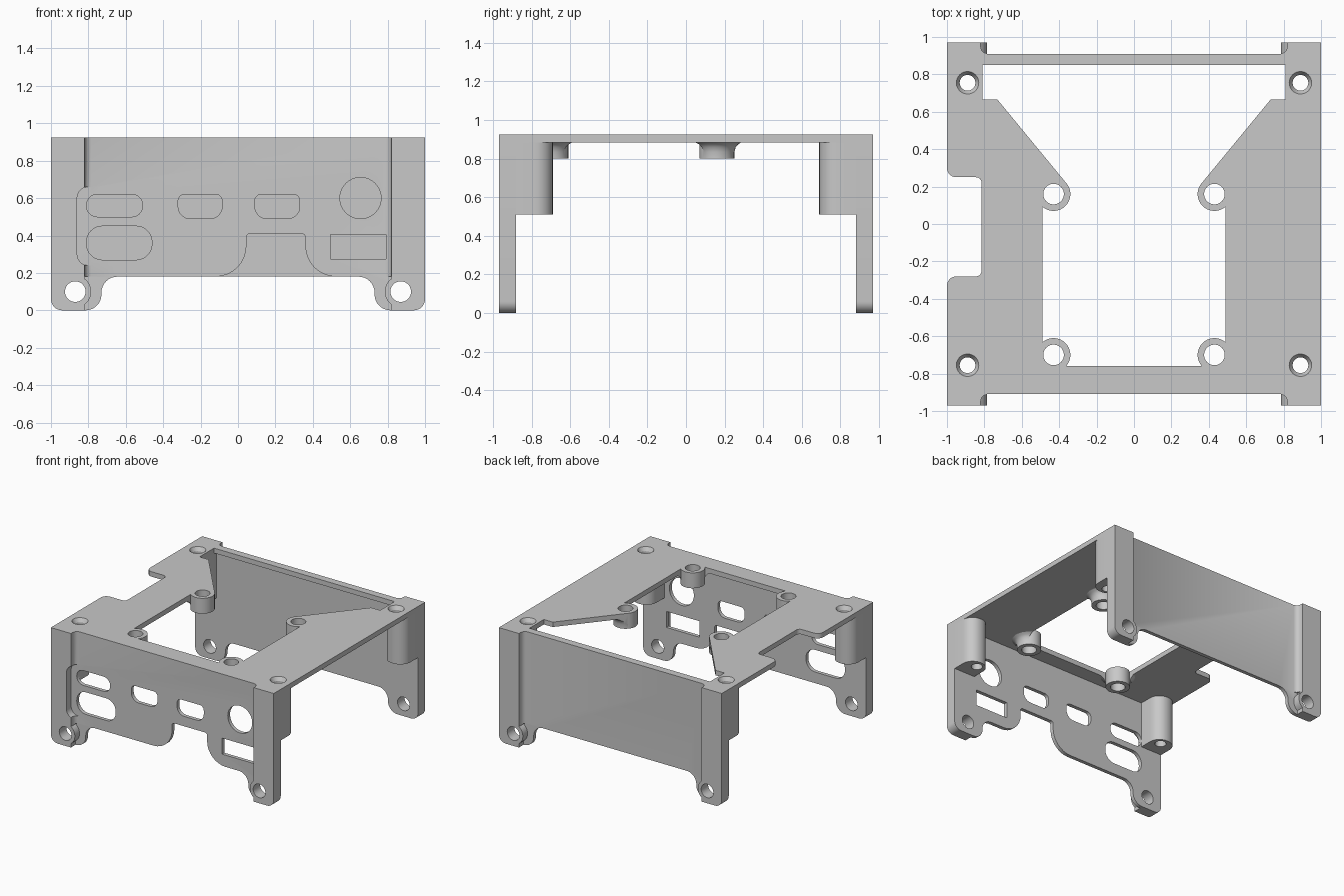
import bpy, bmesh, math
from mathutils import Vector

cube = bpy.data.objects.get("Cube")
if cube:
    bpy.data.objects.remove(cube, do_unlink=True)

grey = bpy.data.materials.new("light_grey")
grey.use_nodes = True
grey.diffuse_color = (0.58, 0.58, 0.58, 1)
grey.node_tree.nodes["Principled BSDF"].inputs["Base Color"].default_value = (0.58, 0.58, 0.58, 1)

TOP, UNDER = 0.925, 0.885       # top plate faces
INNER, PANEL, OUTER = 0.88, 0.91, 0.97   # wall depths from the centre


def make(name, bm):
    bmesh.ops.recalc_face_normals(bm, faces=bm.faces)
    mesh = bpy.data.meshes.new(name)
    bm.to_mesh(mesh)
    bm.free()
    mesh.materials.append(grey)
    ob = bpy.data.objects.new(name, mesh)
    bpy.context.collection.objects.link(ob)
    return ob


def rounded(points, steps=8):
    """Outline with each corner (u, v, radius) replaced by an arc."""
    out = []
    for i, (u, v, r) in enumerate(points):
        p = Vector((u, v, 0))
        if r == 0:
            out.append(p)
            continue
        a = (Vector((*points[i - 1][:2], 0)) - p).normalized()
        b = (Vector((*points[(i + 1) % len(points)][:2], 0)) - p).normalized()
        half = a.angle(b) / 2
        reach = r / math.tan(half)
        centre = p + (a + b).normalized() * (r / math.sin(half))
        start = (p + a * reach - centre).normalized()
        end = (p + b * reach - centre).normalized()
        out += [centre + r * start.slerp(end, k / steps) for k in range(steps + 1)]
    return out


def prism(name, points, lo, hi, axis="Z"):
    bm = bmesh.new()
    outline = rounded(points)
    place = (lambda p, w: (p.x, p.y, w)) if axis == "Z" else (lambda p, w: (p.x, w, p.y))
    rings = [[bm.verts.new(place(p, w)) for p in outline] for w in (lo, hi)]
    for ring in rings:
        bm.faces.new(ring)
    n = len(outline)
    for i in range(n):
        j = (i + 1) % n
        bm.faces.new((rings[0][i], rings[0][j], rings[1][j], rings[1][i]))
    return make(name, bm)


def box(u0, u1, v0, v1, r=0, r_low=None):
    low = r if r_low is None else r_low
    return [(u0, v0, low), (u1, v0, low), (u1, v1, r), (u0, v1, r)]


def lathe(name, x, y, profile, axis="Z", sides=40):
    """Solid of revolution through (radius, height) stations."""
    bm = bmesh.new()
    rings = []
    for r, w in profile:
        ring = []
        for k in range(sides):
            t = math.tau * k / sides
            u, v = x + r * math.cos(t), y + r * math.sin(t)
            ring.append(bm.verts.new((u, v, w) if axis == "Z" else (u, w, v)))
        rings.append(ring)
    bm.faces.new(rings[0])
    bm.faces.new(rings[-1])
    for a, b in zip(rings, rings[1:]):
        for k in range(sides):
            m = (k + 1) % sides
            bm.faces.new((a[k], a[m], b[m], b[k]))
    return make(name, bm)


def combine(target, other, operation):
    mod = target.modifiers.new(operation.lower(), "BOOLEAN")
    mod.operation, mod.solver, mod.object = operation, "EXACT", other
    bpy.context.view_layer.objects.active = target
    bpy.ops.object.modifier_apply(modifier=mod.name)
    bpy.data.objects.remove(other, do_unlink=True)


def cut(target, other):
    combine(target, other, "DIFFERENCE")


def join(target, other):
    combine(target, other, "UNION")


def screw_hole(sx, sy):
    return lathe("screw_cutter", sx * 0.89, sy * 0.755,
                 [(0.042, 0.4), (0.042, 0.895), (0.06, TOP), (0.06, 1.0)])


# Top plate with a side notch
plate = prism("top_plate", [
    (-1, -INNER, 0), (1, -INNER, 0), (1, INNER, 0), (-1, INNER, 0),
    (-1, 0.25, 0.05), (-0.815, 0.25, 0.03), (-0.815, -0.28, 0.03), (-1, -0.28, 0.05)], UNDER, TOP)

# Flared standoff roots, trimmed by the large opening
standoffs = [(s * 0.43, y) for s in (-1, 1) for y in (0.16, -0.70)]
for x, y in standoffs:
    join(plate, lathe("flare", x, y, [(0.09, 0.835), (0.098, 0.86), (0.11, 0.874), (0.135, 0.89)]))
half = [(0.37, -0.76), (0.49, -0.64), (0.49, 0.09), (0.43, 0.16), (0.355, 0.21),
        (0.73, 0.665), (0.81, 0.665), (0.81, 0.85)]
opening = [(x, y, 0) for x, y in half] + [(-x, y, 0) for x, y in reversed(half)]
cut(plate, prism("opening_cutter", opening, 0.7, 1.1))
for x, y in standoffs:
    join(plate, lathe("standoff", x, y, [(0.09, 0.80), (0.09, TOP)]))
    cut(plate, lathe("standoff_cutter", x, y, [(0.055, 0.7), (0.055, 1.1)]))
for sx in (-1, 1):
    for sy in (-1, 1):
        cut(plate, screw_hole(sx, sy))


def build_wall(name, sy, bottom_notch):
    span = lambda a, b: sorted((sy * a, sy * b))
    foot = [(1, 0, 0.06), (0.73, 0, 0.085), (0.73, 0.18, 0.085)]
    outline = [(-x, z, r) for x, z, r in foot] + bottom_notch + foot[::-1]
    outline += [(1, TOP, 0), (-1, TOP, 0)]
    wall = prism(name, outline, *span(INNER, PANEL), axis="Y")
    # Thick ears, filleted into the panel, with a boss around each foot hole
    for sx in (-1, 1):
        ear = [(sx * x, z, r) for x, z, r in
               [(0.82, 0, 0), (1, 0, 0.06), (1, TOP, 0), (0.82, TOP, 0)]]
        join(wall, prism("ear", ear, *span(INNER, OUTER), axis="Y"))
        fillet = [(0.83, 0.90), (0.785, 0.90), (0.785, 0.91), (0.803, 0.917),
                  (0.815, 0.93), (0.82, 0.95), (0.83, 0.95)]
        join(wall, prism("fillet", [(sx * x, sy * y, 0) for x, y in fillet], 0.18, TOP))
        join(wall, lathe("boss", sx * 0.87, 0.1, [(0.085, w) for w in span(0.9, OUTER)], "Y"))
        cut(wall, lathe("foot_cutter", sx * 0.87, 0.1, [(0.055, w) for w in span(0.8, 1.1)], "Y"))
    return wall


# Front wall with an arch in its lower edge, back wall plain
arch = [(0.045, 0.18, 0.165), (0.045, 0.41, 0.02), (0.36, 0.41, 0.02), (0.36, 0.18, 0.165)]
front = build_wall("front_wall", -1, arch)
back = build_wall("back_wall", 1, [])

# Connector pocket and openings in the front wall
cut(front, prism("pocket_cutter", box(-0.86, -0.6, 0.24, 0.66, 0.06), -1.1, -PANEL, "Y"))
ports = [box(-0.81, -0.51, 0.50, 0.62, 0.058),
         box(-0.81, -0.46, 0.27, 0.45, 0.085),
         box(-0.32, -0.085, 0.49, 0.62, 0.035, 0.065),
         box(0.09, 0.33, 0.49, 0.62, 0.035, 0.065),
         box(0.495, 0.79, 0.275, 0.405),
         box(0.545, 0.765, 0.49, 0.71, 0.109)]
for port in ports:
    cut(front, prism("port_cutter", port, -1.1, -0.8, "Y"))

# Round-nosed screw posts in the four corners
for sx, side in ((-1, "right"), (1, "left")):
    for sy, end in ((-1, "front"), (1, "back")):
        shape = [(0.81, INNER, 0), (1, INNER, 0), (1, 0.69, 0.09), (0.81, 0.69, 0.09)]
        post = prism(f"{end}_{side}_post", [(sx * x, sy * y, r) for x, y, r in shape], 0.51, UNDER)
        cut(post, screw_hole(sx, sy))

# Smooth the curved surfaces, keep the edges crisp
bpy.ops.object.select_all(action="DESELECT")
for ob in bpy.context.scene.objects:
    if ob.type == "MESH" and grey.name in ob.data.materials:
        ob.select_set(True)
        bpy.context.view_layer.objects.active = ob
bpy.ops.object.shade_smooth_by_angle(angle=math.radians(30))
